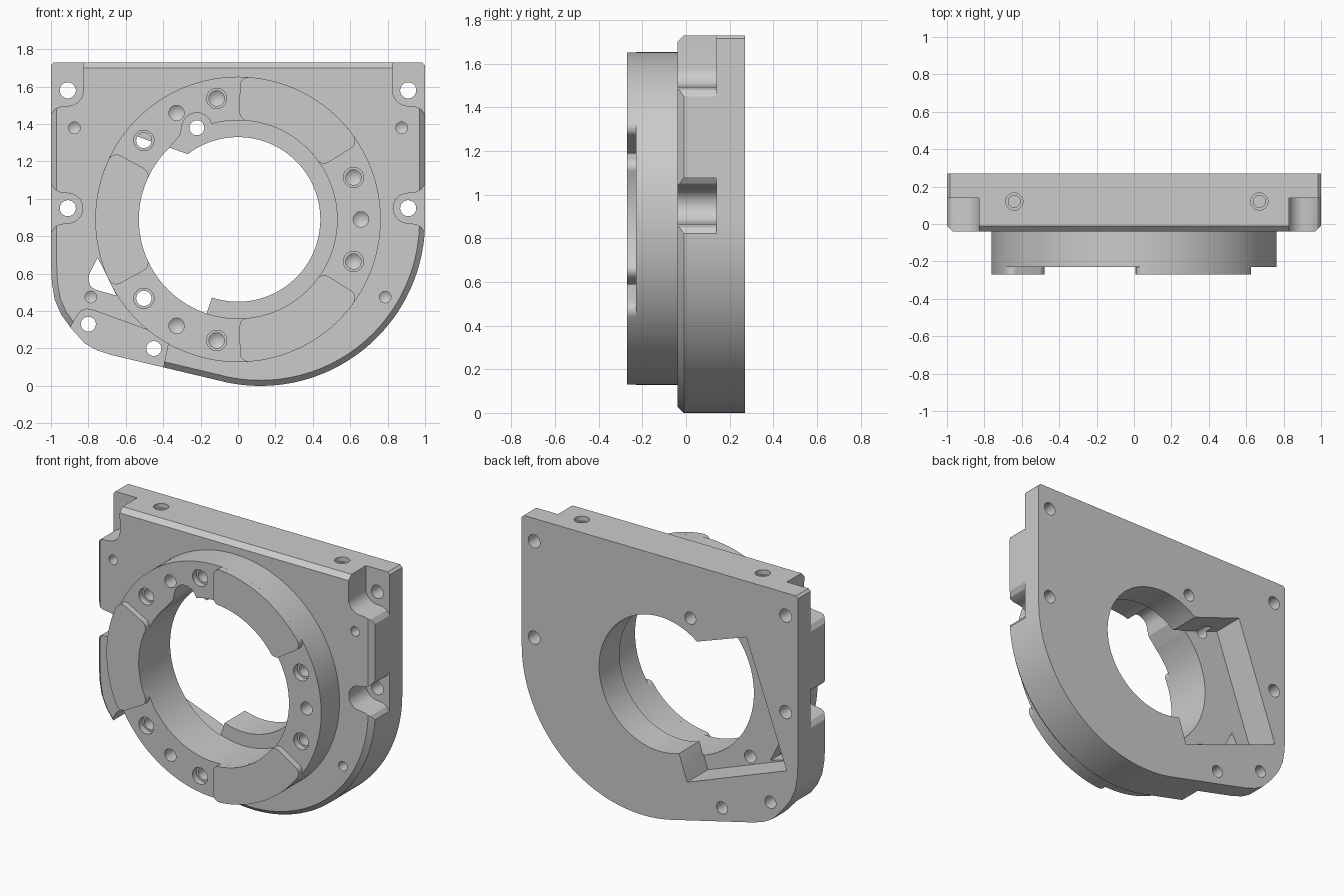
import bpy, bmesh, math

if bpy.data.objects.get("Cube"):
    bpy.data.objects.remove(bpy.data.objects["Cube"])

grey = bpy.data.materials.new("machined grey")
grey.use_nodes = True
colour = (0.6, 0.6, 0.6, 1)
grey.diffuse_color = colour
grey.node_tree.nodes["Principled BSDF"].inputs["Base Color"].default_value = colour

CZ = 0.89            # height of the bore axis
RING, BORE, LIP = 0.763, 0.53, 0.44
FRONT, BACK, RING_FRONT, PAD_FRONT = -0.04, 0.27, -0.23, -0.27
FLOOR = 0.06         # depth of the ledge and of the rear pocket
PAD_Y = 0.14         # depth of the screw seats


def arc(x, z, r, a0, a1, n=24):
    angles = [math.radians(a0 + (a1 - a0) * i / n) for i in range(n + 1)]
    return [(x + r * math.cos(a), z + r * math.sin(a)) for a in angles]


def circle(x, z, r, n=32):
    return arc(x, z, r, 0, 360, n)[:-1]


def prism(name, points, y0, y1, tip=0, chamfer=0):
    """Extrude an x-z outline along y, with a drill tip or a chamfered front."""
    bm = bmesh.new()
    front = bm.faces.new([bm.verts.new((x, y0, z)) for x, z in points])
    back = bm.faces.new([bm.verts.new((x, y1, z)) for x, z in points])
    rim0, rim1 = list(front.verts), list(back.verts)
    for i in range(len(points)):
        bm.faces.new((rim0[i - 1], rim0[i], rim1[i], rim1[i - 1]))
    if tip:
        centre = bmesh.ops.poke(bm, faces=[back])["verts"][0]
        centre.co.y += tip
    bmesh.ops.recalc_face_normals(bm, faces=bm.faces)
    if chamfer:
        bmesh.ops.bevel(bm, geom=list(front.edges), offset=chamfer, segments=1,
                        affect='EDGES', profile=0.5)
    mesh = bpy.data.meshes.new(name)
    bm.to_mesh(mesh)
    bm.free()
    mesh.materials.append(grey)
    obj = bpy.data.objects.new(name, mesh)
    bpy.context.collection.objects.link(obj)
    return obj


def volume(mesh):
    bm = bmesh.new()
    bm.from_mesh(mesh)
    result = bm.calc_volume()
    bm.free()
    return result


def combine(target, tool, operation):
    """Apply one boolean, trying the second solver if the first loses the body."""
    before = volume(target.data)
    for solver in ('EXACT', 'MANIFOLD'):
        mod = target.modifiers.new("shape", 'BOOLEAN')
        mod.operation, mod.solver, mod.object = operation, solver, tool
        bpy.context.view_layer.update()
        graph = bpy.context.evaluated_depsgraph_get()
        mesh = bpy.data.meshes.new_from_object(target.evaluated_get(graph))
        target.modifiers.clear()
        if 0.5 * before < volume(mesh) < 2 * before:
            target.data = mesh
            break
    bpy.data.objects.remove(tool)


def smooth(obj):
    bpy.ops.object.select_all(action='DESELECT')
    obj.select_set(True)
    bpy.context.view_layer.objects.active = obj
    bpy.ops.object.shade_smooth_by_angle(angle=math.radians(25))


# Plate with a round lower right side and a swept lower left corner
outline = [(-1, 1.73), (-1, 0.65), (-0.995, 0.55), (-0.98, 0.46), (-0.945, 0.38),
           (-0.89, 0.305), (-0.82, 0.228), (-0.76, 0.193), (-0.68, 0.166)]
outline += arc(0.12, 0.88, 0.88, -102, 0, 56) + [(1, 1.73)]
housing = prism("housing", outline, FRONT, BACK, chamfer=0.03)

# Raised ring, joined to the plate
combine(housing, prism("ring", circle(0, CZ, RING, 128), RING_FRONT, 0), 'UNION')


def cut(points, y0, y1, tip=0):
    combine(housing, prism("cutter", points, y0, y1, tip), 'DIFFERENCE')


# Stepped bore
cut(circle(0, CZ, BORE, 128), -0.4, FLOOR)
cut(circle(0, CZ, LIP, 128), -0.41, 0.5)

# Slanted rear pocket reaching into the bore
cut([(-0.27, 1.24), (-0.626, 1.364), (-0.917, 0.568), (-0.197, 0.30),
     (-0.14, 0.47), (0, 0.7), (0, 1.14)], FLOOR - 0.005, 0.45)

# Window from the pocket to the front beside the ring
cut([(-0.75, 0.685), (-0.795, 0.6), (-0.8, 0.57), (-0.79, 0.535), (-0.765, 0.515),
     (-0.65, 0.483), (-0.707, 0.6)], FRONT - 0.005, 0.12)

# Scalloped clearance in the bore wall with its screw hole
cut(arc(-0.22, 1.38, 0.08, -10, 165) + [(-0.31, 1.34), (-0.37, 1.27), (-0.2, 1.2),
                                       (-0.1, 1.36)], -0.42, FLOOR)
cut(circle(-0.22, 1.38, 0.04), -0.1, 0.4)

# Screw seats and holes on both sides
for s in (1, -1):
    upper = [(0.83, 1.85)] + arc(0.91, 1.58, 0.083, 180, 270, 10)
    upper += [(0.95, 1.493), (0.98, 1.48), (1.0, 1.45), (1.1, 1.4), (1.1, 1.85)]
    lower = arc(0.91, 0.95, 0.08, 90, 270, 20)
    lower += [(0.95, 0.865), (0.98, 0.85), (1.0, 0.82), (1.1, 0.78), (1.1, 1.12),
              (1.0, 1.08), (0.98, 1.05), (0.95, 1.035)]
    for seat in (upper, lower):
        cut([(s * x, z) for x, z in seat], -0.15, PAD_Y)
    cut([(s * x, z) for x, z in ((0.965, 1.75), (1.02, 1.695), (1.02, 1.75))], 0, 0.4)
    for z in (1.58, 0.95):
        cut(circle(s * 0.91, z, 0.043), -0.2, 0.4)
    cut(circle(s * 0.875, 1.38, 0.031), -0.1, 0.08, 0.02)
    cut(circle(s * 0.787, 0.475, 0.031), -0.1, 0.08, 0.02)

# Long screw seat in the lower left corner
cut([(-0.95, 0.22), (-0.86, 0.375), (-0.84, 0.4), (-0.81, 0.411), (-0.775, 0.405),
     (-0.43, 0.28), (-0.39, 0.26), (-0.373, 0.225), (-0.41, 0.05), (-0.8, 0.05)],
    -0.15, PAD_Y)
for x, z in ((-0.8, 0.33), (-0.45, 0.20)):
    cut(circle(x, z, 0.04), 0, 0.4)

# Groups of three ring holes; the outer two are counterbored
for middle in (0, 120, 240):
    for step in (-20, 0, 20):
        a = math.radians(middle + step)
        x, z = 0.657 * math.cos(a), CZ + 0.657 * math.sin(a)
        through = middle + step in (140, 220)
        cut(circle(x, z, 0.041), -0.3, 0.12 if through else -0.08, 0 if through else 0.03)
        if step:
            cut(circle(x, z, 0.054), -0.31, -0.19)

# Threaded holes in the top edge
for x in (-0.64, 0.67):
    for r, depth in ((0.046, 0.03), (0.032, 0.2)):
        drill = prism("cutter", circle(0, 0, r), -0.1, depth)
        drill.rotation_euler.x = -math.pi / 2
        drill.location = (x, 0.12, 1.73)
        combine(housing, drill, 'DIFFERENCE')
smooth(housing)

# Three raised arc pads with rounded corners
for name, middle in (("upper_pad", 60.7), ("side_pad", 180), ("lower_pad", 299.3)):
    mid_r, c = (RING + BORE) / 2, 0.045
    half_s, half_r = math.radians(28.5) * mid_r, (RING - BORE) / 2
    corners = []
    for k, (sx, sr) in enumerate(((1, 1), (-1, 1), (-1, -1), (1, -1))):
        corners += arc(sx * (half_s - c), sr * (half_r - c), c, 90 * k, 90 * k + 90, 8)
    flat = []
    for i, (s1, r1) in enumerate(corners):
        s0, r0 = corners[i - 1]
        n = max(1, int(abs(s1 - s0) / 0.03))
        flat += [(s0 + (s1 - s0) * j / n, r0 + (r1 - r0) * j / n) for j in range(1, n + 1)]
    shape = []
    for s, r in flat:
        a = math.radians(middle) + s / mid_r
        shape.append(((mid_r + r) * math.cos(a), CZ + (mid_r + r) * math.sin(a)))
    smooth(prism(name, shape, PAD_FRONT, RING_FRONT))
